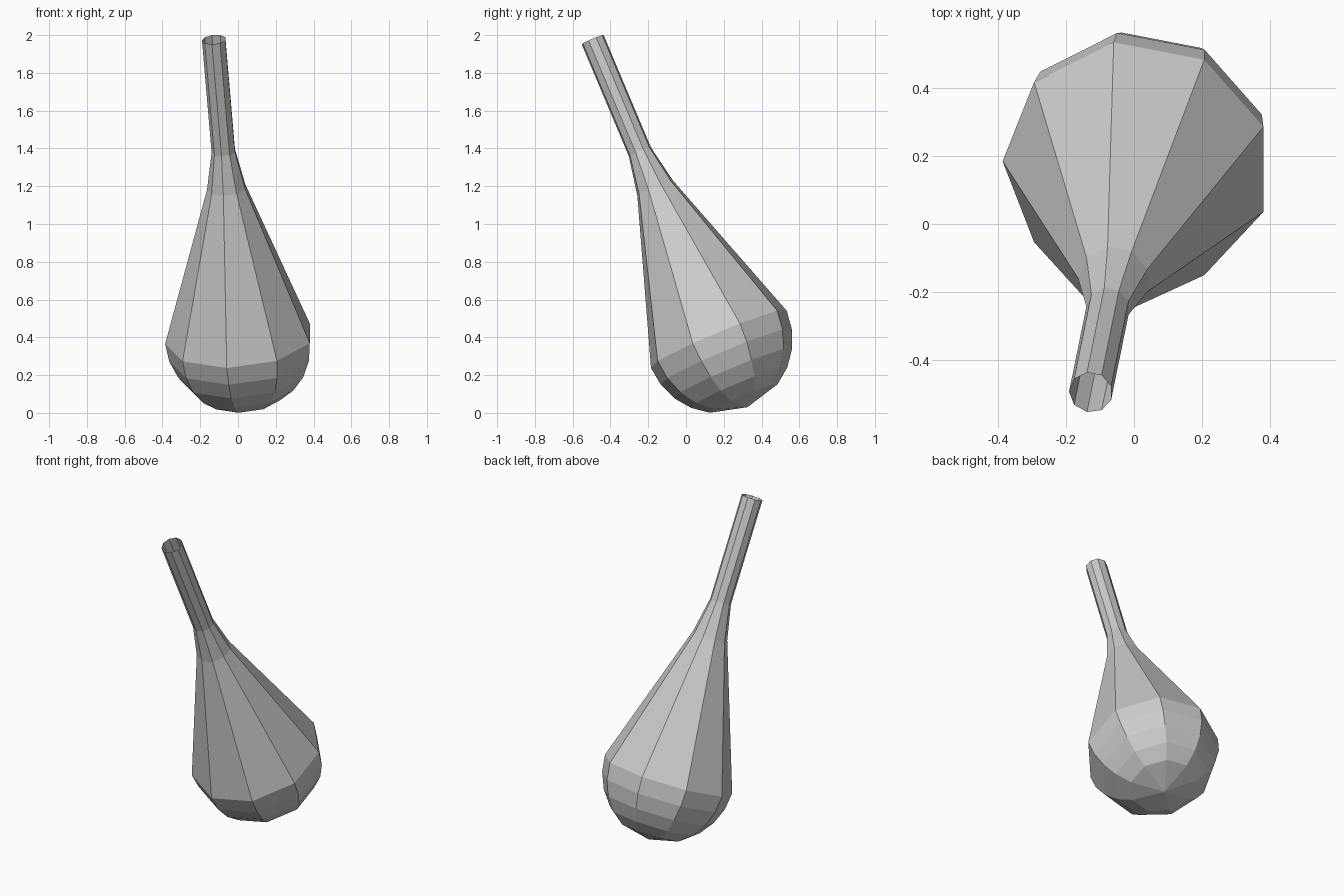
import bpy, bmesh
from math import radians, sin, cos, tau
from mathutils import Vector, Matrix

old = bpy.data.objects.get("Cube")
if old:
    bpy.data.objects.remove(old, do_unlink=True)

SIDES = 9
BULB_RADIUS = 0.396
NECK_RADIUS = 0.064

# Single grey material
grey = bpy.data.materials.new("plain grey")
grey.use_nodes = True
colour = (0.6, 0.6, 0.6, 1.0)
grey.diffuse_color = colour
grey.node_tree.nodes["Principled BSDF"].inputs["Base Color"].default_value = colour

# Profile (radius, height on axis): round base, cone, flare, open neck
profile = [(0.0, -BULB_RADIUS)]
for angle in (60, 45, 30, 15, 0):
    a = radians(angle)
    profile.append((BULB_RADIUS * cos(a), -BULB_RADIUS * sin(a)))
profile += [(0.105, 0.865), (NECK_RADIUS, 1.077), (NECK_RADIUS, 1.722)]

# Revolve the profile into a nine-sided shell
bm = bmesh.new()
points = [bm.verts.new((-r, 0, h)) for r, h in profile]
edges = [bm.edges.new(pair) for pair in zip(points, points[1:])]
bmesh.ops.spin(bm, geom=points + edges, cent=(0, 0, 0), axis=(0, 0, 1),
               angle=tau, steps=SIDES, use_merge=True)
bmesh.ops.remove_doubles(bm, verts=bm.verts, dist=0.0005)
bmesh.ops.recalc_face_normals(bm, faces=bm.faces)

# Lean the axis forward and slightly to the side
axis = Vector((-0.079, -0.387, 0.919)).normalized()
side = (Vector((1, 0, 0)) - axis * axis.x).normalized()
depth = axis.cross(side)
lean = Matrix((side, depth, axis)).transposed().to_4x4()
bm.transform(Matrix.Translation((0.009, 0.172, 0.394)) @ lean)

mesh = bpy.data.meshes.new("bulb_flask")
bm.to_mesh(mesh)
bm.free()
mesh.materials.append(grey)
flask = bpy.data.objects.new("bulb_flask", mesh)
bpy.context.collection.objects.link(flask)
